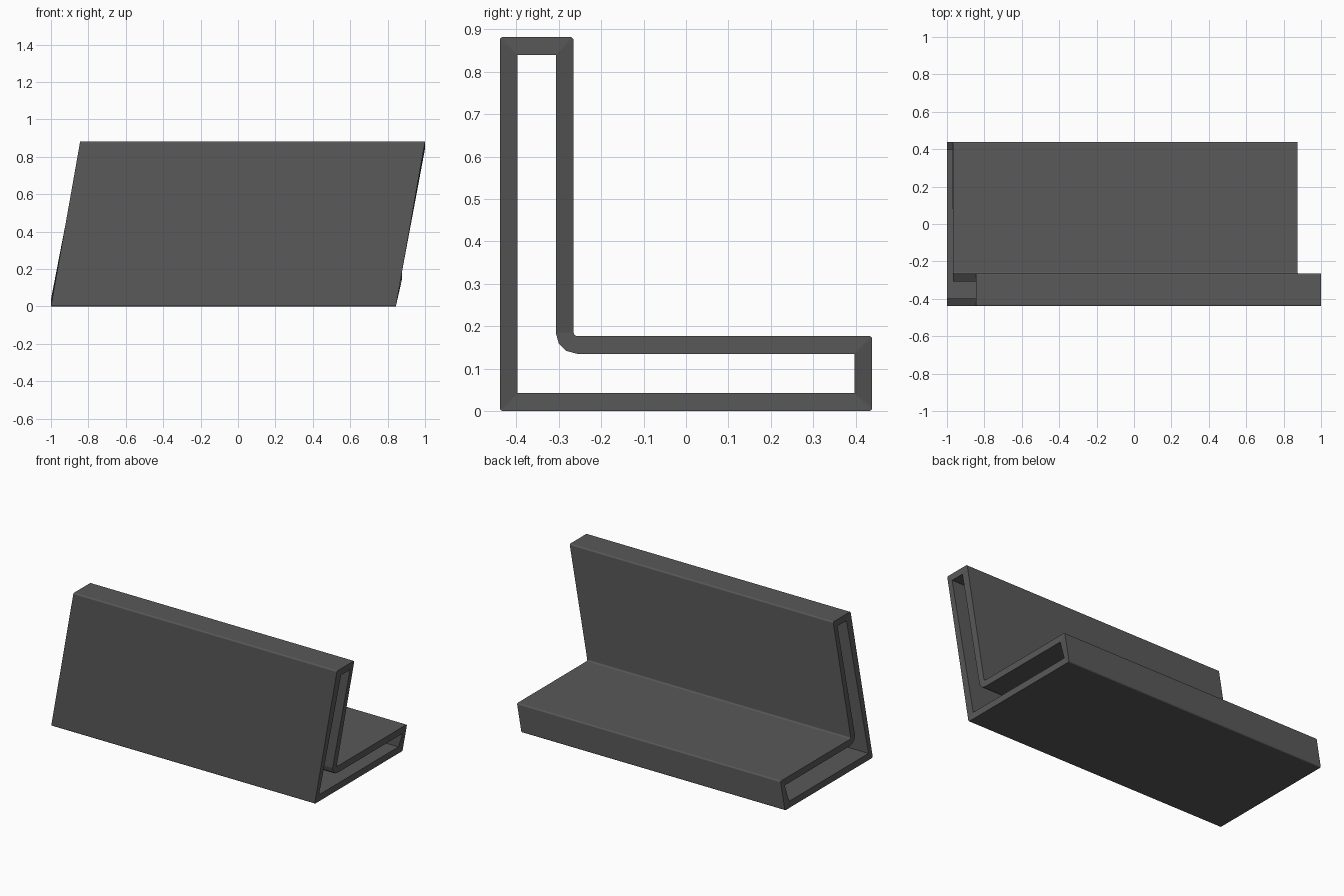
import bpy, bmesh, math
from mathutils import Vector

if "Cube" in bpy.data.objects:
    bpy.data.objects.remove(bpy.data.objects["Cube"])

WALL = 0.042      # wall thickness
ROUND = 0.008     # small edge rounding
STEPS = 3
HALF = 0.922      # half length before slanting
HEIGHT = 0.882

# L-shaped outline in (y, z), counter-clockwise
outline = [Vector(p) for p in ((-0.439, 0), (0.439, 0), (0.439, 0.177),
           (-0.265, 0.177), (-0.265, HEIGHT), (-0.439, HEIGHT))]


def section(points):
    """Matching rounded outer points and inner wall points."""
    pairs = []
    n = len(points)
    for i, p in enumerate(points):
        a = (points[i - 1] - p).normalized()
        b = (points[(i + 1) % n] - p).normalized()
        concave = a.x * b.y - a.y * b.x > 0
        centre = p + (a + b) * ROUND
        for k in range(STEPS + 1):
            t = k / STEPS * math.pi / 2
            out = -b * math.cos(t) - a * math.sin(t)
            inner = centre + out * (ROUND + WALL) if concave else p + (a + b) * WALL
            pairs.append((centre + out * ROUND, inner))
    return pairs


# Hollow sleeve: outer and inner loops at both slanted open ends
bm = bmesh.new()
rings = []
for side in (-1, 1):
    outer, inner = [], []
    for o, i in section(outline):
        x = side * HALF + (o.y - HEIGHT / 2) * 0.156 / HEIGHT
        outer.append(bm.verts.new((x, o.x, o.y)))
        inner.append(bm.verts.new((x, i.x, i.y)))
    rings.append((outer, inner))
(lo, li), (ro, ri) = rings
for a, b in ((lo, ro), (ro, ri), (ri, li), (li, lo)):
    for k in range(len(a)):
        j = (k + 1) % len(a)
        bm.faces.new((a[k], a[j], b[j], b[k]))
# Merge the sharp inner corners and level each one's end position
bmesh.ops.remove_doubles(bm, verts=bm.verts, dist=0.0025)
bmesh.ops.recalc_face_normals(bm, faces=bm.faces)

mesh = bpy.data.meshes.new("slanted_sleeve")
bm.to_mesh(mesh)
bm.free()
sleeve = bpy.data.objects.new("slanted_sleeve", mesh)
bpy.context.collection.objects.link(sleeve)

# Dark grey finish
dark = bpy.data.materials.new("dark_grey")
dark.diffuse_color = (0.1, 0.1, 0.1, 1)
dark.use_nodes = True
dark.node_tree.nodes["Principled BSDF"].inputs["Base Color"].default_value = dark.diffuse_color
mesh.materials.append(dark)
